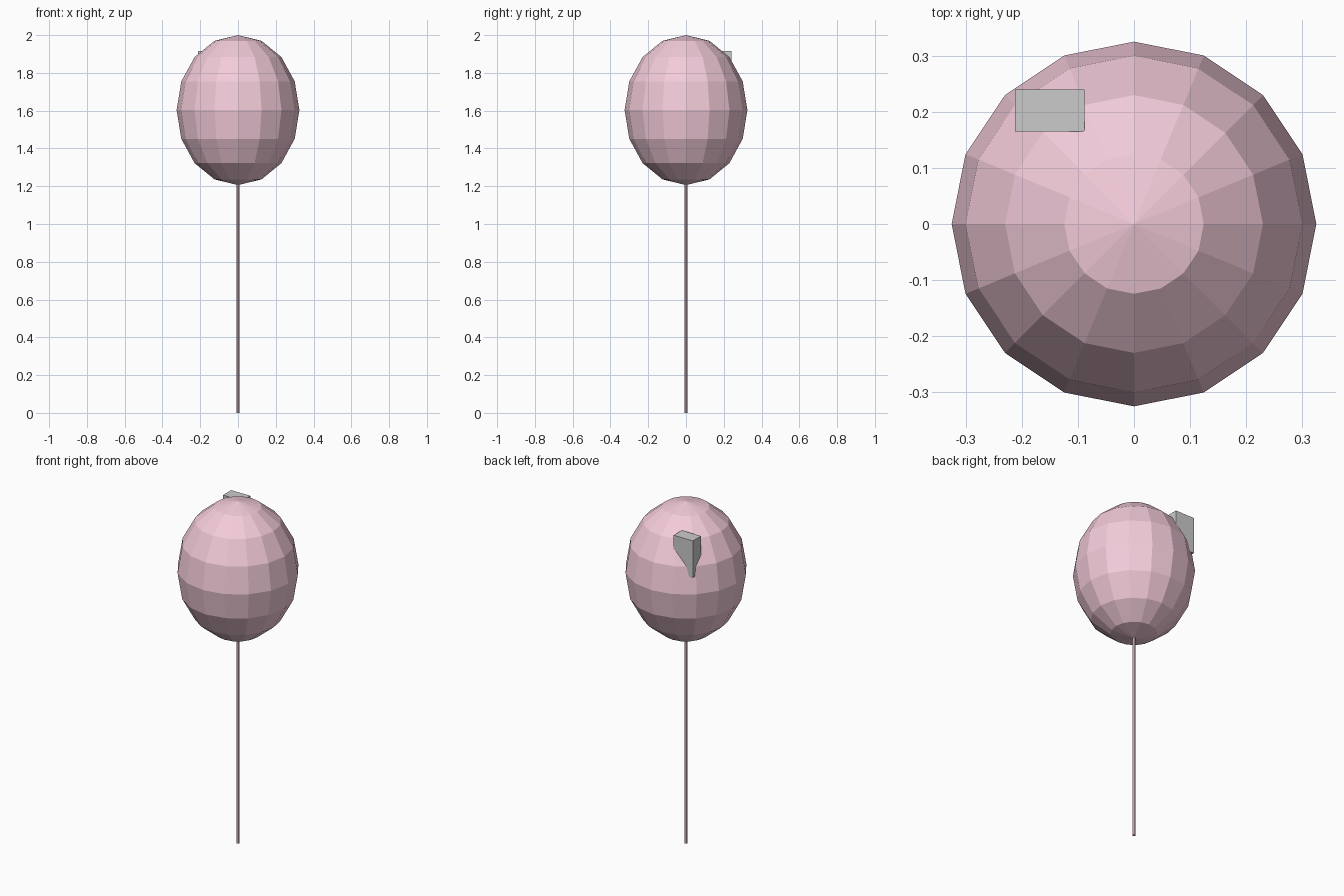
import bpy

if "Cube" in bpy.data.objects:
    bpy.data.objects.remove(bpy.data.objects["Cube"])

pink = bpy.data.materials.new("pink")
pink.diffuse_color = (0.9, 0.6, 0.7, 1)
pink.use_nodes = True
pink.node_tree.nodes["Principled BSDF"].inputs["Base Color"].default_value = pink.diffuse_color

# Egg-shaped balloon: stretched low-poly sphere
bpy.ops.mesh.primitive_uv_sphere_add(segments=16, ring_count=8, radius=1, location=(0, 0, 1.603))
balloon = bpy.context.object
balloon.name = "balloon"
balloon.scale = (0.325, 0.325, 0.397)
balloon.data.materials.append(pink)

# Straight string from the ground into the balloon
bpy.ops.mesh.primitive_cylinder_add(vertices=8, radius=0.009, depth=1.21, location=(0, 0, 0.605))
string = bpy.context.object
string.name = "string"
string.data.materials.append(pink)

# Small grey block half sunk into the upper back left
x0, x1, y0, y1, z0, z1 = -0.2125, -0.0885, 0.165, 0.24, 1.70, 1.915
bpy.ops.mesh.primitive_cube_add(size=1, location=((x0 + x1) / 2, (y0 + y1) / 2, (z0 + z1) / 2))
block = bpy.context.object
block.name = "highlight_block"
block.scale = (x1 - x0, y1 - y0, z1 - z0)
